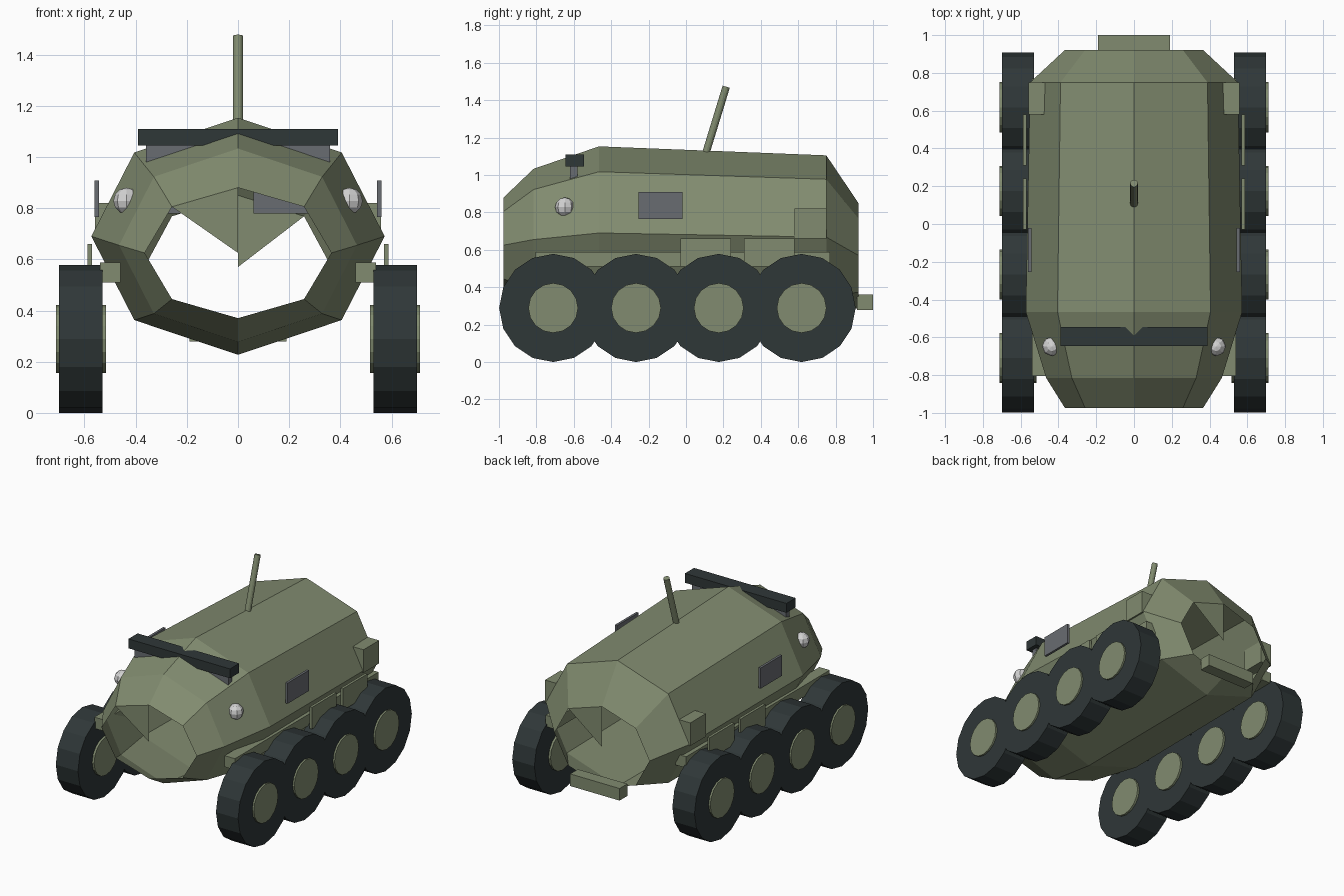
import bpy, bmesh, math
from mathutils import Vector

cube = bpy.data.objects.get("Cube")
if cube:
    bpy.data.objects.remove(cube, do_unlink=True)


def material(name, rgb):
    m = bpy.data.materials.new(name)
    m.use_nodes = True
    m.diffuse_color = (*rgb, 1)
    m.node_tree.nodes["Principled BSDF"].inputs["Base Color"].default_value = (*rgb, 1)
    return m


GREEN = material("olive_green", (0.22, 0.26, 0.16))
TYRE = material("dark_rubber", (0.028, 0.038, 0.039))
GREY = material("steel_grey", (0.14, 0.15, 0.165))
LAMP = material("lamp_white", (0.65, 0.65, 0.65))


def finish(name, bm, mat):
    mesh = bpy.data.meshes.new(name)
    bm.to_mesh(mesh)
    bm.free()
    mesh.materials.append(mat)
    ob = bpy.data.objects.new(name, mesh)
    bpy.context.collection.objects.link(ob)
    return ob


def box(name, lo, hi, mat):
    """Axis-aligned box between two corners."""
    lo, hi = Vector(lo), Vector(hi)
    bm = bmesh.new()
    bmesh.ops.create_cube(bm, size=1)
    for v in bm.verts:
        v.co = (lo + hi) / 2 + v.co * (hi - lo)
    return finish(name, bm, mat)


def side_box(name, lo, hi, mat):
    """The same box on both sides, given for the left."""
    box("left_" + name, lo, hi, mat)
    box("right_" + name, (-hi[0], *lo[1:]), (-lo[0], *hi[1:]), mat)


def cylinder(name, start, end, radius, sides, mat):
    start, end = Vector(start), Vector(end)
    axis = end - start
    bm = bmesh.new()
    bmesh.ops.create_cone(bm, cap_ends=True, segments=sides, radius1=radius,
                          radius2=radius, depth=axis.length)
    turn = Vector((0, 0, 1)).rotation_difference(axis)
    for v in bm.verts:
        v.co = turn @ v.co + (start + end) / 2
    return finish(name, bm, mat)


# Hull: eight-sided open shell; each section is y, centre z, half width, half height
sections = [(-0.975, 0.625, 0.365, 0.255), (-0.815, 0.655, 0.465, 0.378),
            (-0.465, 0.69, 0.573, 0.463), (0.75, 0.668, 0.55, 0.437),
            (0.922, 0.57, 0.365, 0.28)]
bm = bmesh.new()
rings = []
for y, cz, rx, rz in sections:
    angles = [math.tau * i / 8 for i in range(8)]
    rings.append([bm.verts.new((rx * math.sin(a), y, cz + rz * math.cos(a))) for a in angles])
for a, b in zip(rings, rings[1:]):
    for i in range(8):
        j = (i + 1) % 8
        bm.faces.new((a[i], a[j], b[j], b[i]))
# Single triangular flap in each end opening
for ring, section, side in ((rings[0], sections[0], 7), (rings[-1], sections[-1], 1)):
    centre = bm.verts.new((0, section[0], section[1]))
    bm.faces.new((ring[0], ring[side], centre))
bmesh.ops.recalc_face_normals(bm, faces=bm.faces)
finish("hull", bm, GREEN)

# Wheels and hubs
for side, s in (("left", 1), ("right", -1)):
    for n, y in enumerate((-0.71, -0.267, 0.175, 0.618), 1):
        cylinder(f"{side}_tyre_{n}", (s * 0.53, y, 0.289), (s * 0.70, y, 0.289), 0.289, 16, TYRE)
        cylinder(f"{side}_hub_{n}", (s * 0.515, y, 0.289), (s * 0.712, y, 0.289), 0.133, 16, GREEN)

    # Headlight
    bm = bmesh.new()
    bmesh.ops.create_uvsphere(bm, u_segments=8, v_segments=6, radius=0.052)
    for v in bm.verts:
        v.co += Vector((s * 0.435, -0.648, 0.828))
    finish(side + "_headlight", bm, LAMP)

# Side fittings
side_box("running_board", (0.46, -0.805, 0.51), (0.54, 0.77, 0.588), GREEN)
side_box("front_side_plate", (0.57, -0.03, 0.51), (0.588, 0.24, 0.66), GREEN)
side_box("rear_side_plate", (0.57, 0.31, 0.51), (0.588, 0.58, 0.66), GREEN)
side_box("storage_box", (0.47, 0.58, 0.66), (0.558, 0.75, 0.82), GREEN)
side_box("mirror_plate", (0.543, -0.255, 0.765), (0.56, -0.02, 0.908), GREY)

# Light bar and brackets
box("light_bar", (-0.39, -0.645, 1.045), (0.39, -0.545, 1.11), TYRE)
side_box("light_bar_bracket", (0.06, -0.62, 0.78), (0.36, -0.58, 1.05), GREY)

# Rear bumper and antenna
box("rear_bumper", (-0.19, 0.915, 0.278), (0.19, 1.0, 0.362), GREEN)
cylinder("antenna", (0, 0.095, 1.08), (0, 0.215, 1.472), 0.02, 12, GREEN)
